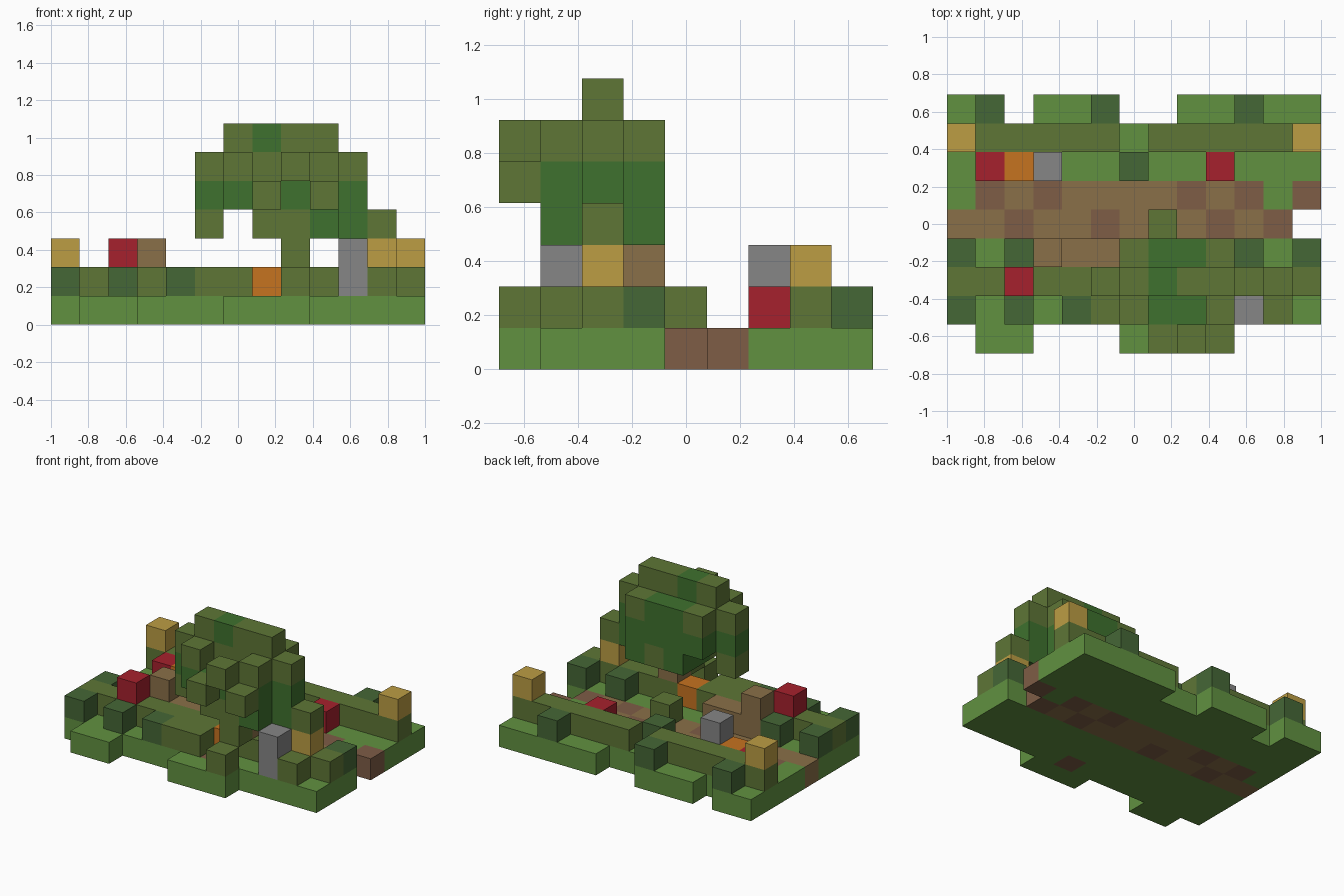
import bpy, bmesh
from mathutils import Vector

old = bpy.data.objects.get("Cube")
if old:
    bpy.data.objects.remove(old, do_unlink=True)

CELL = 2 / 13
ORIGIN = Vector((-1, -CELL * 4.5, 0))


def linear(c):
    c /= 255
    return c / 12.92 if c <= 0.04045 else ((c + 0.055) / 1.055) ** 2.4


# One letter for each colour
COLOURS = {
    "G": ("grass_green", (97, 145, 64)),
    "D": ("bush_green", (69, 103, 54)),
    "O": ("olive_leaf", (94, 118, 54)),
    "L": ("deep_leaf", (62, 113, 46)),
    "R": ("red", (166, 33, 45)),
    "F": ("orange", (198, 115, 32)),
    "S": ("stone_grey", (134, 134, 134)),
    "Y": ("straw_yellow", (188, 157, 68)),
    "B": ("path_brown", (138, 112, 72)),
    "E": ("earth_brown", (126, 93, 70)),
}
MATERIALS = {}
for letter, (title, rgb) in COLOURS.items():
    mat = bpy.data.materials.new(title)
    mat.use_nodes = True
    colour = [linear(c) for c in rgb] + [1]
    mat.diffuse_color = colour
    bsdf = next(n for n in mat.node_tree.nodes if n.type == "BSDF_PRINCIPLED")
    bsdf.inputs["Base Color"].default_value = colour
    MATERIALS[letter] = mat

parts = {}      # part name -> {cell: colour letter}
filled = set()  # every cell in use


def row(part, x, y, z, letters):
    """Lay a run of blocks along x; a dot leaves a gap."""
    for i, letter in enumerate(letters):
        cell = (x + i, y, z)
        if letter != "." and cell not in filled:
            parts.setdefault(part, {})[cell] = letter
            filled.add(cell)


# Ground slab with the earth path, back row first
GROUND = """
GG.GGG..GGGGG
GGGGGGGGGGGGG
GGGGGGGGGGGGG
GEBEBBBBEBEGE
BBEBBEBBBEBE.
GGGGGGGGGGGGG
GGGGGGGGGGGGG
GGGGGGGEGGGGG
.GG...GGG....
""".split()
for y, letters in enumerate(reversed(GROUND)):
    row("ground", 0, y, 0, letters)

# Hedges along the front and back
row("front_hedge", 0, 2, 1, "OOOOOOOFOOOOO")
row("front_hedge", 4, 1, 1, "DOO")
row("back_hedge", 0, 7, 1, "OOOOOO.OOOOOO")

# Single bushes
row("bushes", 0, 1, 1, "D.D........O.")
row("bushes", 0, 3, 1, "D.D.......D.D")
row("bushes", 0, 6, 1, "......D......")
row("bushes", 0, 8, 1, ".D...D....D..")
row("bushes", 8, 0, 1, "O")
row("bushes", 7, 4, 1, "O")

# Flowers
row("flowers", 1, 6, 1, "RF......R")
row("flowers", 2, 2, 2, "R")

# Stones
for z in (1, 2):
    row("stones", 3, 6, z, "S")
    row("stones", 10, 1, z, "S")

# Straw blocks
for x, y in ((0, 7), (12, 7), (11, 2)):
    row("straw_blocks", x, y, 2, "Y")

# Fallen log with an upright stump
row("log", 3, 3, 1, "BBB")
row("log", 3, 3, 2, "B")

# Tree trunk
row("trunk", 8, 2, 2, "B")
row("trunk", 8, 2, 3, "B")

# Tree crown, from the bottom layer up
row("crown", 8, 1, 2, "O")
row("crown", 7, 1, 3, "OOL")
row("crown", 5, 2, 3, "O.LLLLO")
row("crown", 7, 3, 3, "LOL")
row("crown", 7, 0, 4, "O.O")
row("crown", 6, 1, 4, "LLLL")
row("crown", 5, 2, 4, "LLLLLL")
row("crown", 6, 3, 4, "LLLL")
row("crown", 8, 0, 5, "O")
row("crown", 6, 1, 5, "O..O")
row("crown", 5, 2, 5, "OOOOOO")
row("crown", 6, 3, 5, "OLLO")
row("crown", 6, 2, 6, "OLOO")

# Build each part from its exposed block faces
for name, cells in parts.items():
    bm = bmesh.new()
    letters = sorted(set(cells.values()))
    for cell, letter in cells.items():
        centre = ORIGIN + (Vector(cell) + Vector((0.5, 0.5, 0.5))) * CELL
        for axis in range(3):
            for side in (-1, 1):
                n = Vector((0, 0, 0))
                n[axis] = side
                if tuple(int(c + d) for c, d in zip(cell, n)) in filled:
                    continue
                u = Vector((0, 0, 0))
                u[(axis + 1) % 3] = 1
                v = n.cross(u)
                corners = (-u - v, u - v, u + v, v - u)
                face = bm.faces.new(
                    [bm.verts.new(centre + (n + c) * CELL / 2) for c in corners])
                face.material_index = letters.index(letter)
    bmesh.ops.remove_doubles(bm, verts=bm.verts, dist=CELL / 100)
    mesh = bpy.data.meshes.new(name)
    bm.to_mesh(mesh)
    bm.free()
    for letter in letters:
        mesh.materials.append(MATERIALS[letter])
    obj = bpy.data.objects.new(name, mesh)
    bpy.context.scene.collection.objects.link(obj)
